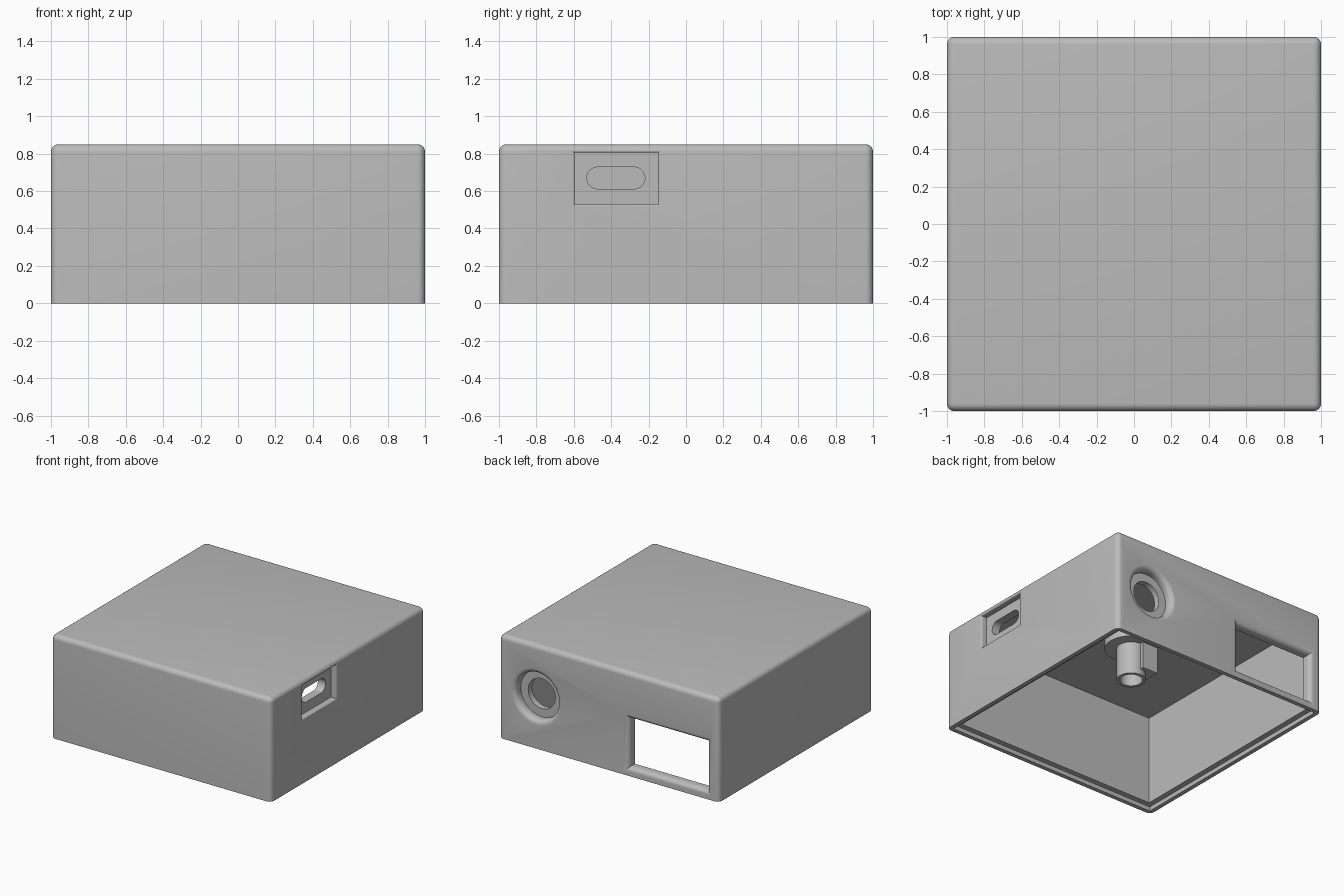
import bpy, bmesh, math
from mathutils import Vector

if "Cube" in bpy.data.objects:
    bpy.data.objects.remove(bpy.data.objects["Cube"], do_unlink=True)

grey = bpy.data.materials.new("plain_grey")
grey.use_nodes = True
colour = (0.5, 0.5, 0.5, 1)
grey.diffuse_color = colour
grey.node_tree.nodes["Principled BSDF"].inputs["Base Color"].default_value = colour

HEIGHT, WALL, CEILING = 0.85, 0.08, 0.77


def make(name, bm):
    bmesh.ops.recalc_face_normals(bm, faces=bm.faces)
    mesh = bpy.data.meshes.new(name)
    bm.to_mesh(mesh)
    bm.free()
    mesh.materials.append(grey)
    ob = bpy.data.objects.new(name, mesh)
    bpy.context.collection.objects.link(ob)
    return ob


def box(name, low, high, radius=0):
    bm = bmesh.new()
    bmesh.ops.create_cube(bm, size=1)
    low, high = Vector(low), Vector(high)
    for v in bm.verts:
        v.co = (low + high) / 2 + v.co * (high - low)
    if radius:  # round everything except the bottom edges
        edges = [e for e in bm.edges if max(v.co.z for v in e.verts) > high.z - 0.01]
        bmesh.ops.bevel(bm, geom=edges, offset=radius, segments=6, profile=0.5, affect='EDGES')
    return make(name, bm)


def rectangle(u0, u1, z0, z1):
    return lambda o: [(u0 - o, z0 - o), (u1 + o, z0 - o), (u1 + o, z1 + o), (u0 - o, z1 + o)]


def stadium(u, z, radius, half=0, n=32):
    def outline(o):
        points = []
        for side in (1, -1):
            for i in range(n + (1 if half else 0)):
                a = math.pi * (i / n - 0.5) + (0 if side > 0 else math.pi)
                points.append((u + side * half + (radius + o) * math.cos(a),
                               z + (radius + o) * math.sin(a)))
        return points
    return outline


def loft(name, outline, stations, place):
    """Join copies of an outline, each at a (depth, offset) station."""
    bm = bmesh.new()
    rings = [[bm.verts.new(place(u, z, d)) for u, z in outline(o)] for d, o in stations]
    for a, b in zip(rings, rings[1:]):
        for i in range(len(a)):
            j = (i + 1) % len(a)
            bm.faces.new((a[i], a[j], b[j], b[i]))
    bm.faces.new(rings[0])
    bm.faces.new(rings[-1])
    return make(name, bm)


def flare(radius, depth, steps=6):
    """Stations of an opening with a rounded outer edge."""
    arc = [(radius * (1 - math.cos(t)), radius * (1 - math.sin(t)))
           for t in (math.pi / 2 * i / steps for i in range(steps + 1))]
    return [(-0.02, radius)] + arc + [(depth, 0)]


def on_back(u, z, d):
    return (u, 1 - d, z)


def on_side(u, z, d):
    return (1 - d, u, z)


def upright(u, v, d):
    return (u, v, d)


def combine(target, tool, operation):
    tool.hide_render = True
    mod = target.modifiers.new(operation.lower(), 'BOOLEAN')
    mod.operation, mod.solver, mod.object = operation, 'EXACT', tool
    bpy.ops.object.select_all(action='DESELECT')
    bpy.context.view_layer.objects.active = target
    target.select_set(True)
    bpy.ops.object.modifier_apply(modifier=mod.name)
    bpy.data.objects.remove(tool, do_unlink=True)


# Hollow case, open below, with a stepped rim
case = box("case", (-1, -1, 0), (1, 1, HEIGHT), 0.04)
inner, lip = 1 - WALL, 0.965
combine(case, box("cavity", (-inner, -inner, -0.1), (inner, inner, CEILING)), 'DIFFERENCE')
combine(case, box("rim_step", (-lip, -lip, -0.1), (lip, lip, 0.035)), 'DIFFERENCE')

# Thicker wall behind the round recess and the port
combine(case, loft("round_boss", stadium(0.66, 0.425, 0.23), [(0.075, 0), (0.12, 0)], on_back), 'UNION')
combine(case, box("port_pad", (0.88, -0.62, 0.5), (0.925, -0.12, 0.775)), 'UNION')

# Round recess and its hole, back wall
combine(case, loft("round_recess", stadium(0.66, 0.425, 0.19), flare(0.04, 0.07), on_back), 'DIFFERENCE')
combine(case, loft("round_hole", stadium(0.66, 0.425, 0.123), [(0.03, 0), (0.2, 0)], on_back), 'DIFFERENCE')

# Large window, back wall
combine(case, loft("window", rectangle(-0.89, -0.18, 0.07, 0.47), flare(0.04, 0.15), on_back), 'DIFFERENCE')

# Port recess and its slot, left wall
combine(case, loft("port_recess", rectangle(-0.595, -0.15, 0.53, 0.805), flare(0.012, 0.05), on_side), 'DIFFERENCE')
combine(case, loft("port_slot", stadium(-0.375, 0.67, 0.058, 0.097), [(0.02, 0), (0.2, 0)], on_side), 'DIFFERENCE')

# Hollow post hanging from the ceiling, with a collar and a side block
post = loft("post", stadium(0.02, -0.01, 0.11), [(0.35, 0), (CEILING + 0.01, 0)], upright)
combine(post, box("post_block", (-0.12, -0.01, 0.4), (0.02, 0.13, CEILING + 0.01)), 'UNION')
combine(post, loft("post_collar", stadium(0.02, -0.01, 0.2), [(0.62, 0), (CEILING + 0.01, 0)], upright), 'UNION')
combine(post, loft("post_bore", stadium(0.02, -0.01, 0.085), [(0.3, 0), (0.74, 0)], upright), 'DIFFERENCE')

# Smooth rounded edges, sharp corners
for ob in (case, post):
    bpy.ops.object.select_all(action='DESELECT')
    bpy.context.view_layer.objects.active = ob
    ob.select_set(True)
    bpy.ops.object.shade_smooth_by_angle(angle=math.radians(30))
